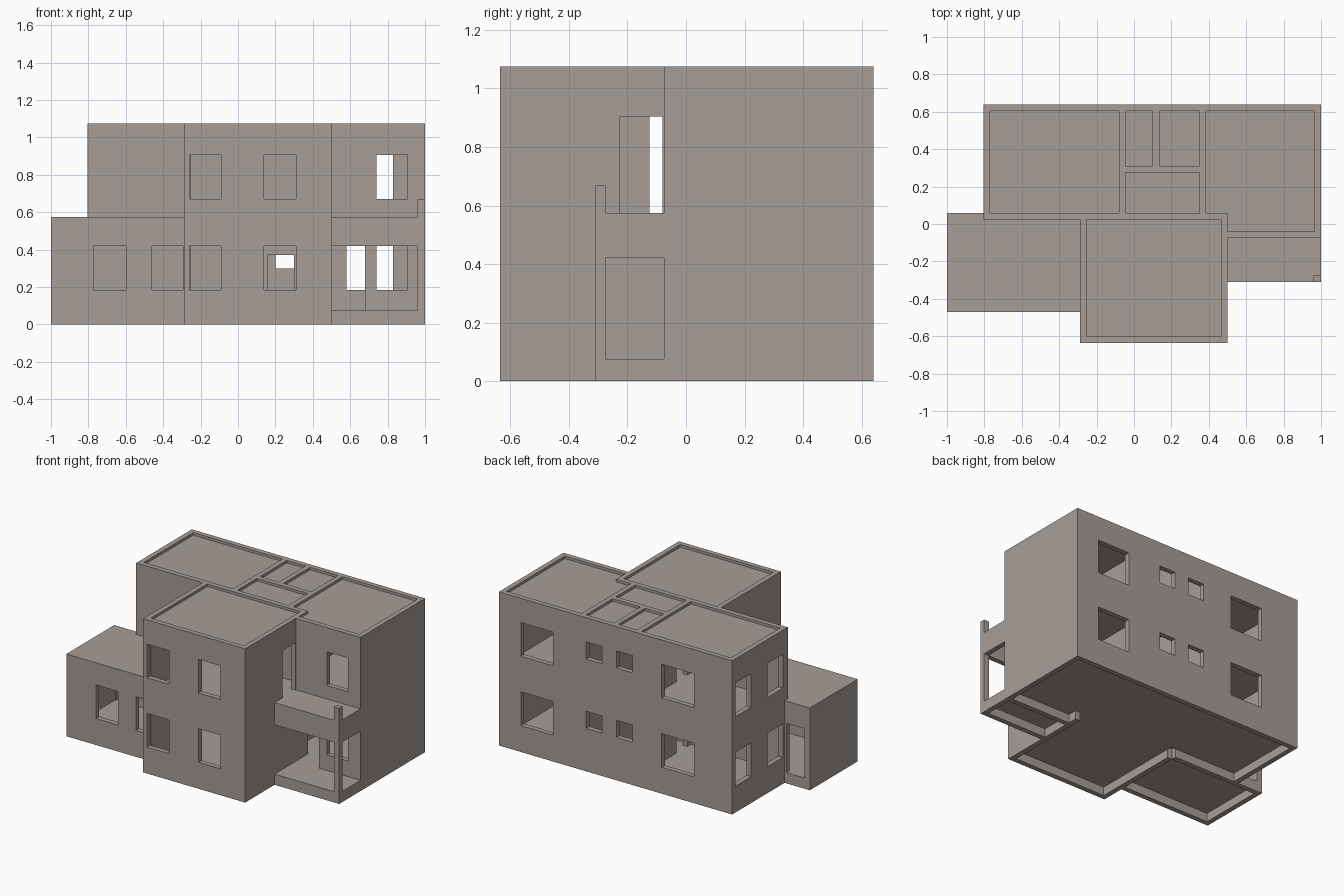
import bpy, bmesh

if "Cube" in bpy.data.objects:
    bpy.data.objects.remove(bpy.data.objects["Cube"])

T = 0.035                      # wall thickness
TOP, MID, FLOOR = 1.075, 0.575, 0.075
LOW, UP = (0.185, 0.42), (0.67, 0.905)   # window heights on each storey

stone = bpy.data.materials.new("warm_grey_plaster")
stone.diffuse_color = (0.38, 0.34, 0.31, 1)
stone.use_nodes = True
stone.node_tree.nodes["Principled BSDF"].inputs["Base Color"].default_value = stone.diffuse_color


def finish(name, bm):
    bmesh.ops.remove_doubles(bm, verts=bm.verts, dist=1e-5)
    bmesh.ops.recalc_face_normals(bm, faces=bm.faces)
    me = bpy.data.meshes.new(name)
    bm.to_mesh(me)
    bm.free()
    me.materials.append(stone)
    ob = bpy.data.objects.new(name, me)
    bpy.context.collection.objects.link(ob)
    return ob


def wall(name, axis, u0, u1, v0, z0, z1, holes=(), t=T):
    """Wall running along axis from u0 to u1, starting at depth v0, with
    rectangular openings (u0, u1, z0, z1) left out of a cell grid."""
    us = sorted({u0, u1} | {min(max(h[i], u0), u1) for h in holes for i in (0, 1)})
    zs = sorted({z0, z1} | {min(max(h[i], z0), z1) for h in holes for i in (2, 3)})
    bm = bmesh.new()

    def solid(i, j):
        if not (0 <= i < len(us) - 1 and 0 <= j < len(zs) - 1):
            return False
        u, z = (us[i] + us[i + 1]) / 2, (zs[j] + zs[j + 1]) / 2
        return not any(h[0] < u < h[1] and h[2] < z < h[3] for h in holes)

    def quad(*pts):
        bm.faces.new([bm.verts.new((u, v, z) if axis == 'x' else (v, u, z))
                      for u, v, z in pts])

    v1 = v0 + t
    for i in range(len(us) - 1):
        for j in range(len(zs) - 1):
            if not solid(i, j):
                continue
            a, b, c, d = us[i], us[i + 1], zs[j], zs[j + 1]
            for v in (v0, v1):
                quad((a, v, c), (b, v, c), (b, v, d), (a, v, d))
            for di, u in ((-1, a), (1, b)):
                if not solid(i + di, j):
                    quad((u, v0, c), (u, v1, c), (u, v1, d), (u, v0, d))
            for dj, z in ((-1, c), (1, d)):
                if not solid(i, j + dj):
                    quad((a, v0, z), (b, v0, z), (b, v1, z), (a, v1, z))
    return finish(name, bm)


def slab(name, x0, x1, y0, y1, z0, z1):
    return wall(name, 'x', x0, x1, y0, z0, z1, t=y1 - y0)


def both(*spans, low=LOW, up=UP):
    """The same openings on both storeys."""
    return [(a, b, *z) for a, b in spans for z in (low, up)]


# Main block outer walls
small = both((0.20, 0.325), (-0.035, 0.09), low=(0.30, 0.42), up=(0.785, 0.905))
wall("back_wall", 'x', -0.805, 1, 0.605, 0, TOP,
     both((0.58, 0.83), (-0.51, -0.26)) + small)
wall("left_wall", 'y', 0.025, 0.605, -0.805, 0, TOP, both((0.43, 0.60), (0.08, 0.25)))
wall("left_front_wall", 'x', -0.77, -0.29, 0.025, 0, TOP)
wall("right_wall", 'y', -0.075, 0.605, 0.965, 0, TOP)
wall("right_front_wall", 'x', 0.5, 0.965, -0.075, 0, TOP,
     both((0.74, 0.905)) + [(0.5, 0.68, FLOOR, 0.42)])

# Front wing outer walls
wall("wing_front_wall", 'x', -0.29, 0.5, -0.635, 0, TOP,
     both((-0.26, -0.09), (0.14, 0.31)))
wall("wing_left_wall", 'y', -0.6, 0.025, -0.29, 0, TOP, [(-0.125, 0.02, MID, 0.905)])
wall("wing_right_wall", 'y', -0.6, 0.025, 0.465, 0, TOP, [(-0.225, -0.08, MID, 0.905)])

# Low side annexe
wall("annexe_front_wall", 'x', -1, -0.29, -0.47, 0, MID,
     [(-0.77, -0.60, *LOW), (-0.46, -0.295, *LOW)])
wall("annexe_left_wall", 'y', -0.435, 0.025, -1, 0, MID)
wall("annexe_back_wall", 'x', -1, -0.805, 0.025, 0, MID, [(-0.96, -0.82, FLOOR, 0.42)])

# Porch with balcony beam and corner post
wall("porch_front", 'x', 0.5, 1, -0.31, 0, MID, [(0.5, 0.96, FLOOR, 0.42)])
wall("porch_side", 'y', -0.275, -0.075, 0.965, 0, MID, [(-0.275, -0.075, FLOOR, 0.42)])
slab("corner_post_top", 0.96, 1, -0.31, -0.275, MID, 0.668)

# Interior partitions, door openings on both storeys
DL, DU = (FLOOR, 0.37), (MID, 0.87)
wall("wing_partition", 'x', -0.29, 0.5, 0.025, FLOOR, TOP,
     [(0.16, 0.30, *DL), (-0.04, 0.08, *DU)])
wall("hall_partition", 'x', -0.045, 0.35, 0.275, FLOOR, TOP,
     [(0.16, 0.30, *DL), (-0.02, 0.08, *DU)])
wall("left_room_partition", 'y', 0.06, 0.605, -0.08, FLOOR, TOP,
     both((0.10, 0.22), low=DL, up=DU))
wall("bath_partition", 'y', 0.31, 0.605, 0.1, FLOOR, TOP)
wall("right_room_partition", 'y', 0.06, 0.605, 0.35, FLOOR, TOP,
     both((0.10, 0.22), low=DL, up=DU))

# Floor, upper floor and recessed roof slabs
rooms = {"main": (-0.77, 0.965, 0.06, 0.605),
         "wing": (-0.255, 0.465, -0.6, 0.06),
         "right": (0.465, 0.965, -0.04, 0.06)}
low_rooms = {"annexe": (-0.965, -0.29, -0.435, 0.025),
             "porch": (0.5, 0.965, -0.275, -0.075)}
for key, r in {**rooms, **low_rooms}.items():
    slab(key + "_floor", *r, 0.06, FLOOR)
    slab(key + "_upper_slab", *r, 0.555, MID)
for key, r in rooms.items():
    slab(key + "_roof", *r, 1.04, 1.057)
